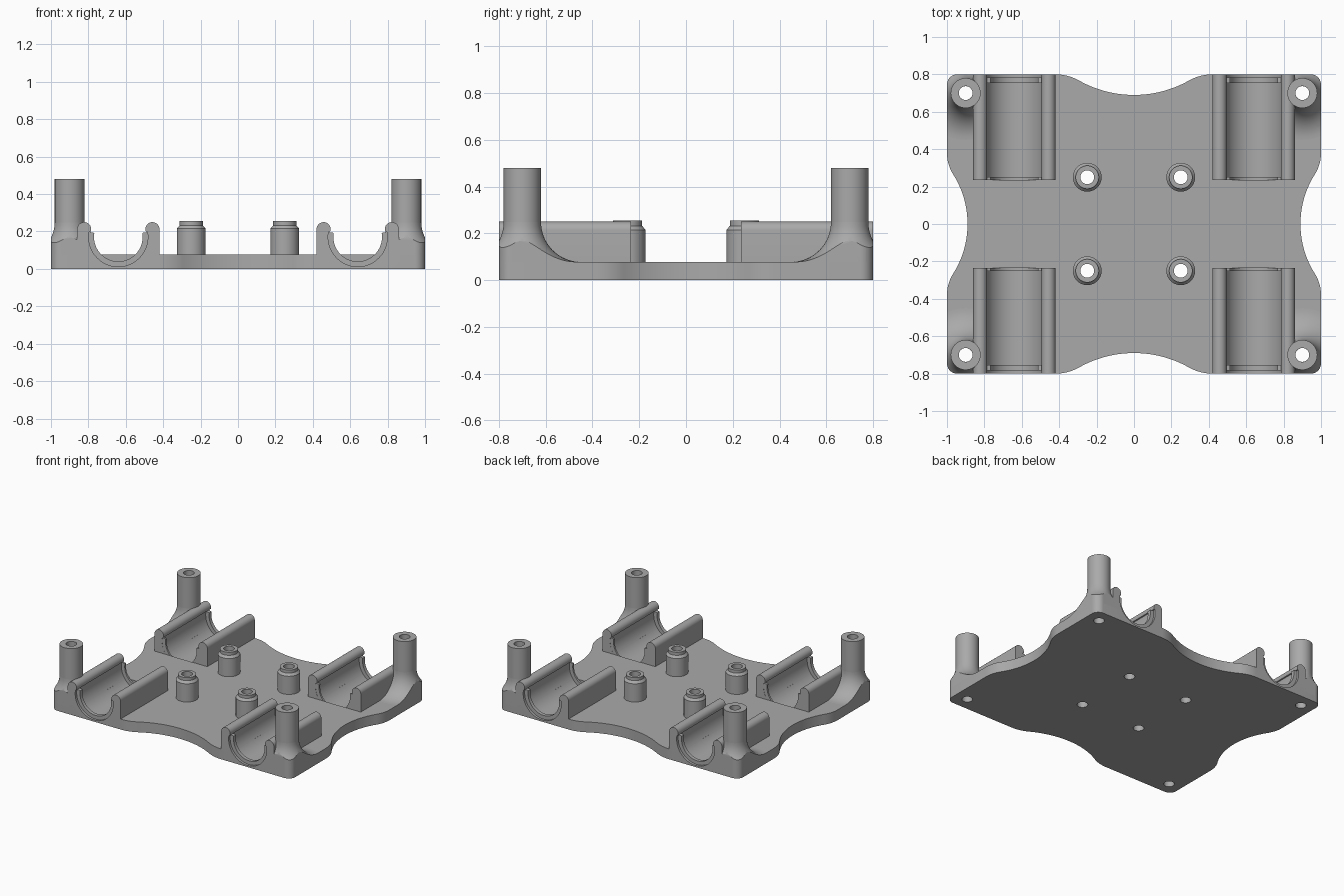
import bpy, bmesh
from math import sin, cos, pi, atan, radians, asin
from mathutils import Matrix

if "Cube" in bpy.data.objects:
    bpy.data.objects.remove(bpy.data.objects["Cube"])

grey = bpy.data.materials.new("plain_grey")
grey.use_nodes = True
grey.diffuse_color = (0.4, 0.4, 0.4, 1)
grey.node_tree.nodes["Principled BSDF"].inputs["Base Color"].default_value = (0.4, 0.4, 0.4, 1)

FLOOR = 0.078             # plate thickness
AXIS_X, AXIS_Z = 0.64, 0.17   # cradle axis
BORE, RIM = 0.158, 0.13
POST = (0.9, 0.7)
PEG = (0.25, 0.25)


def arc(cx, cy, r, a0, a1, n=16):
    angles = [radians(a0 + (a1 - a0) * i / n) for i in range(n + 1)]
    return [(cx + r * cos(a), cy + r * sin(a)) for a in angles]


def finish(name, bm):
    bmesh.ops.remove_doubles(bm, verts=bm.verts, dist=1e-5)
    bmesh.ops.recalc_face_normals(bm, faces=bm.faces)
    mesh = bpy.data.meshes.new(name)
    bm.to_mesh(mesh)
    bm.free()
    mesh.materials.append(grey)
    obj = bpy.data.objects.new(name, mesh)
    bpy.context.collection.objects.link(obj)
    return obj


def prism(name, outlines, start, end, along_y=False):
    """Extrude closed outlines along z, or along y with outlines in x and z."""
    bm = bmesh.new()
    for pts in outlines:
        vs = [bm.verts.new((a, start, b) if along_y else (a, b, start)) for a, b in pts]
        bmesh.ops.remove_doubles(bm, verts=vs, dist=1e-5)
        face = bm.faces.new([v for v in vs if v.is_valid])
        new = bmesh.ops.extrude_face_region(bm, geom=[face])["geom"]
        shift = (0, end - start, 0) if along_y else (0, 0, end - start)
        bmesh.ops.translate(bm, vec=shift, verts=[g for g in new if isinstance(g, bmesh.types.BMVert)])
    return finish(name, bm)


def lathe(name, profile, at, steps=48):
    """Spin a closed radius/height profile around a vertical axis."""
    bm = bmesh.new()
    vs = [bm.verts.new((r, 0, z)) for r, z in profile]
    es = [bm.edges.new((vs[i - 1], vs[i])) for i in range(len(vs))]
    bmesh.ops.spin(bm, geom=vs + es, cent=(0, 0, 0), axis=(0, 0, 1), angle=2 * pi, steps=steps)
    bmesh.ops.translate(bm, vec=(*at, 0), verts=bm.verts)
    return finish(name, bm)


def mirror(obj):
    mod = obj.modifiers.new("mirror", "MIRROR")
    mod.use_axis = (True, True, False)
    mod.use_mirror_merge = False


def boolean(obj, cutter, operation):
    mod = obj.modifiers.new(operation.lower(), "BOOLEAN")
    mod.operation, mod.solver, mod.object = operation, "EXACT", cutter
    cutter.hide_render = True


def bake(obj):
    """Apply all modifiers and smooth the curved surfaces."""
    graph = bpy.context.evaluated_depsgraph_get()
    mesh = bpy.data.meshes.new_from_object(obj.evaluated_get(graph))
    obj.modifiers.clear()
    obj.data = mesh
    bpy.ops.object.select_all(action="DESELECT")
    obj.select_set(True)
    bpy.context.view_layer.objects.active = obj
    bpy.ops.object.shade_smooth_by_angle(angle=radians(30))


def notch(length, inner, outer):
    """Shallow S-curve from the middle of an edge to its straight part."""
    depth = outer - inner
    theta = 2 * atan(depth / length)
    total = length / sin(theta)
    r1, r2, n = total * 0.7, total * 0.3, 14
    ts = [theta * i / n for i in range(n + 1)]
    return ([(r1 * sin(t), inner + r1 * (1 - cos(t))) for t in ts]
            + [(length - r2 * sin(t), outer - r2 * (1 - cos(t))) for t in reversed(ts[:-1])])


# Plate outline: one quarter, then mirrored round
quarter = [(o, a) for a, o in notch(0.38, 0.89, 1.0)]
quarter += arc(0.945, 0.745, 0.055, 0, 90, 10)
quarter += list(reversed(notch(0.42, 0.69, 0.8)))
half = quarter + [(-x, y) for x, y in reversed(quarter[:-1])]
outline = half + [(x, -y) for x, y in reversed(half[1:-1])]

base_plate = prism("base_plate", [outline], 0, FLOOR)

# Helpers that cut the cradle bores and the screw holes
bore_cutter = prism("bore_cutter", [arc(AXIS_X, AXIS_Z, BORE, 0, 352.5, 47)], 0.235, 0.85, True)
hole_cutter = prism("hole_cutter", [arc(*POST, 0.037, 0, 345, 23), arc(*PEG, 0.037, 0, 345, 23)], -0.1, 0.6)
for cutter in (bore_cutter, hole_cutter):
    mirror(cutter)
    boolean(base_plate, cutter, "DIFFERENCE")

# Corner posts
posts = lathe("corner_posts", [(0.037, 0.07), (0.08, 0.07), (0.08, 0.48), (0.037, 0.48)], POST)

# Flared feet of the posts, trimmed to the plate outline and the cradles
flare = [(0.05, 0.05), (0.25, 0.05)] + arc(0.25, FLOOR + 0.17, 0.17, 270, 180) + [(0.05, FLOOR + 0.17)]
feet = lathe("post_feet", flare, POST)
outline_cutter = prism("outline_cutter", [outline], -0.1, 0.6)
side_cutter = prism("side_cutter", [[(0.845, 0), (1.2, 0), (1.2, 1), (0.845, 1)]], -0.2, 0.7)
boolean(feet, outline_cutter, "INTERSECT")
boolean(feet, side_cutter, "INTERSECT")

# Standoffs with a narrower collar on top
pegs = lathe("standoffs", [(0.037, 0.07), (0.077, 0.07), (0.077, 0.215), (0.062, 0.232),
                           (0.062, 0.255), (0.037, 0.255)], PEG)

# Cradle walls with rounded snap-in lips
low = -asin((AXIS_Z - FLOOR + 0.003) / BORE) * 180 / pi
wall = [(0.22, FLOOR - 0.003)] + arc(0.1825, 0.2125, 0.0375, 0, 200) + arc(0, AXIS_Z, BORE, 10, low)
walls = prism("cradle_walls", [[(AXIS_X + s * u, z) for u, z in wall] for s in (1, -1)], 0.235, 0.8, True)

# Narrow retaining rims at both cradle ends
ring = arc(AXIS_X, AXIS_Z, BORE + 0.002, 170, 370, 32) + arc(AXIS_X, AXIS_Z, RIM, 370, 170, 32)
outer_rims = prism("outer_rims", [ring], 0.755, 0.782, True)
inner_rims = prism("inner_rims", [ring], 0.236, 0.25, True)

for part in (posts, feet, pegs, walls, outer_rims, inner_rims):
    mirror(part)
for part in (base_plate, posts, feet, pegs, walls, outer_rims, inner_rims):
    bake(part)

# Remove the helpers
for cutter in (bore_cutter, hole_cutter, outline_cutter, side_cutter):
    bpy.data.objects.remove(cutter)
